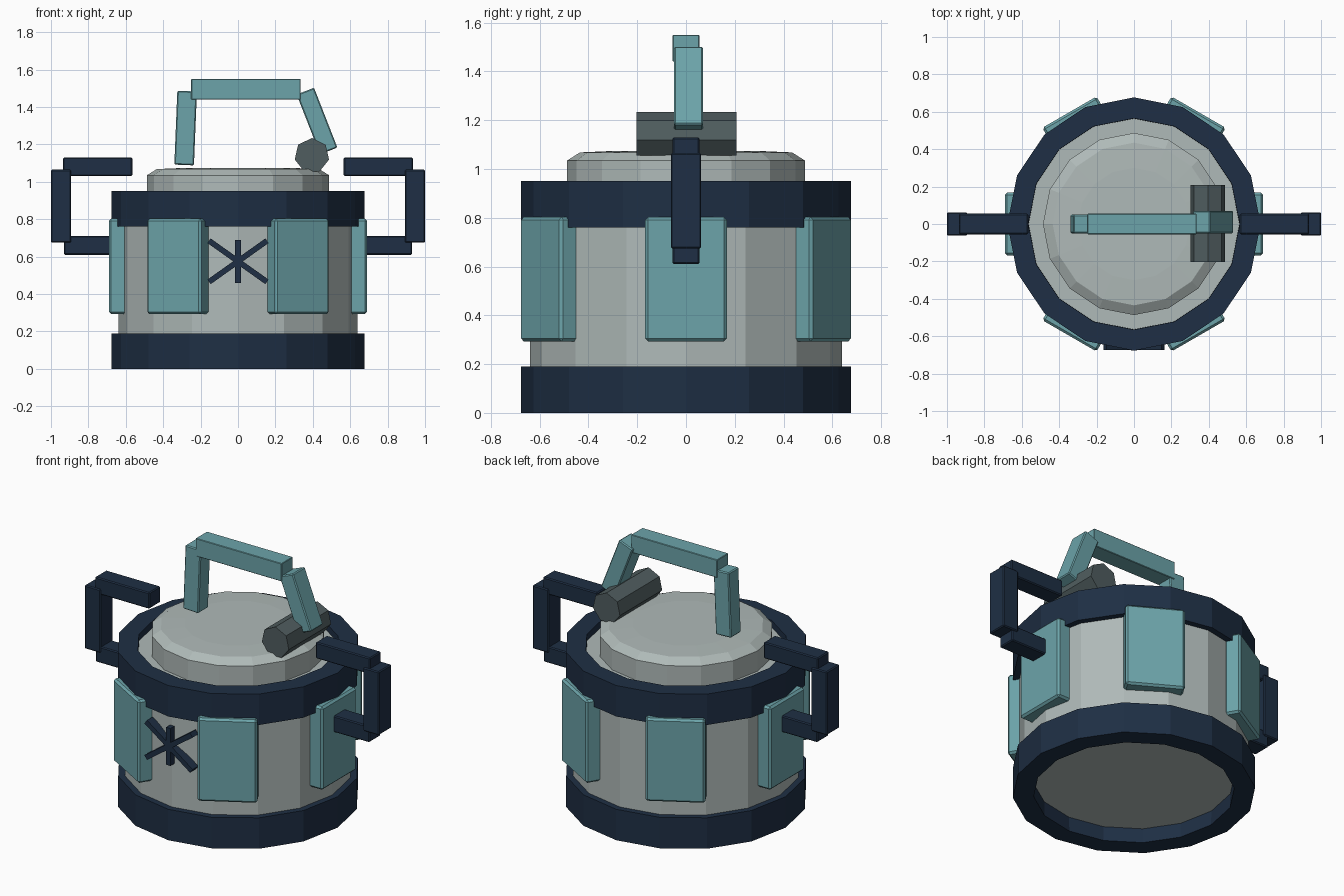
import bpy, bmesh, math
from mathutils import Vector, Matrix

if "Cube" in bpy.data.objects:
    bpy.data.objects.remove(bpy.data.objects["Cube"])

SIDES = 16


def material(name, rgb):
    m = bpy.data.materials.new(name)
    m.diffuse_color = (*rgb, 1)
    m.use_nodes = True
    m.node_tree.nodes["Principled BSDF"].inputs["Base Color"].default_value = m.diffuse_color
    return m


NAVY = material("navy", (0.013, 0.028, 0.058))
TEAL = material("teal", (0.15, 0.37, 0.40))
CHARCOAL = material("charcoal", (0.08, 0.11, 0.115))
STONE = material("stone", (0.43, 0.49, 0.48))


def finish(name, bm, mat):
    bmesh.ops.recalc_face_normals(bm, faces=bm.faces)
    me = bpy.data.meshes.new(name)
    bm.to_mesh(me)
    bm.free()
    ob = bpy.data.objects.new(name, me)
    bpy.context.collection.objects.link(ob)
    me.materials.append(mat)
    return ob


def lathe(name, profile, mat, closed=False):
    """Turn (radius, z) points about z; a closed profile makes a hollow ring."""
    bm = bmesh.new()
    rings = []
    for r, z in profile:
        angles = [math.pi / 2 + math.tau * i / SIDES for i in range(SIDES)]
        rings.append([bm.verts.new((r * math.cos(a), r * math.sin(a), z)) for a in angles])
    pairs = list(zip(rings, rings[1:]))
    if closed:
        pairs.append((rings[-1], rings[0]))
    else:
        bm.faces.new(rings[0])
        bm.faces.new(rings[-1])
    for a, b in pairs:
        for i in range(SIDES):
            j = (i + 1) % SIDES
            bm.faces.new((a[i], a[j], b[j], b[i]))
    return finish(name, bm, mat)


def box(name, size, matrix, mat, bevel=0.0):
    bm = bmesh.new()
    bmesh.ops.create_cube(bm, size=1, matrix=matrix @ Matrix.Diagonal((*size, 1)))
    if bevel:
        bmesh.ops.bevel(bm, geom=bm.edges[:], offset=bevel, segments=1, affect='EDGES')
    return finish(name, bm, mat)


def beam(name, a, b, width, depth, mat, y=0.0, bevel=0.006):
    """Square bar between two (x, z) points."""
    a, b = Vector((a[0], y, a[1])), Vector((b[0], y, b[1]))
    d = b - a
    rot = Matrix.Rotation(math.atan2(d.x, d.z), 4, 'Y')
    return box(name, (width, depth, d.length), Matrix.Translation((a + b) / 2) @ rot, mat, bevel)


# Pot body, rim bands and lid
lathe("pot_body", [(0.64, 0.09), (0.64, 0.91)], STONE)
for name, z0, z1 in (("base_band", 0.0, 0.19), ("rim_band", 0.76, 0.95)):
    lathe(name, [(0.56, z0), (0.677, z0), (0.677, z1), (0.565, z1)], NAVY, closed=True)
lathe("lid", [(0.487, 0.88), (0.487, 1.035), (0.435, 1.068), (0.30, 1.074)], STONE)

# Six plates around the wall
for i in range(6):
    m = Matrix.Rotation(math.tau * i / 6, 4, 'Z') @ Matrix.Translation((0.643, 0, 0.548))
    box(f"wall_plate_{i + 1}", (0.095, 0.335, 0.51), m, TEAL, 0.012)

# Side handles
for s, side in ((-1, "left"), (1, "right")):
    beam(f"{side}_handle_top", (s * 0.565, 1.08), (s * 0.935, 1.08), 0.10, 0.11, NAVY)
    beam(f"{side}_handle_grip", (s * 0.946, 0.675), (s * 0.946, 1.065), 0.108, 0.125, NAVY)
    beam(f"{side}_handle_bottom", (s * 0.60, 0.66), (s * 0.93, 0.66), 0.10, 0.11, NAVY)

# Lid handle
beam("lid_handle_left", (-0.288, 1.09), (-0.272, 1.485), 0.105, 0.10, TEAL)
beam("lid_handle_grip", (-0.25, 1.495), (0.335, 1.495), 0.11, 0.11, TEAL, bevel=0.003)
beam("lid_handle_right", (0.485, 1.165), (0.36, 1.485), 0.10, 0.12, TEAL, y=0.01)

# Short rod lying under the lid handle
bm = bmesh.new()
bmesh.ops.create_cone(
    bm, cap_ends=True, segments=7, radius1=0.094, radius2=0.094, depth=0.41,
    matrix=Matrix.Translation((0.395, 0.003, 1.14)) @ Matrix.Rotation(math.pi / 2, 4, 'X'))
finish("lid_rod", bm, CHARCOAL)

# Star mark on the front wall
beam("star_upright", (0, 0.46), (0, 0.69), 0.03, 0.06, NAVY, y=-0.647, bevel=0)
for s, side in ((-1, "left"), (1, "right")):
    beam(f"star_{side}", (-s * 0.155, 0.465), (s * 0.155, 0.685), 0.03, 0.055, NAVY, y=-0.647, bevel=0)
